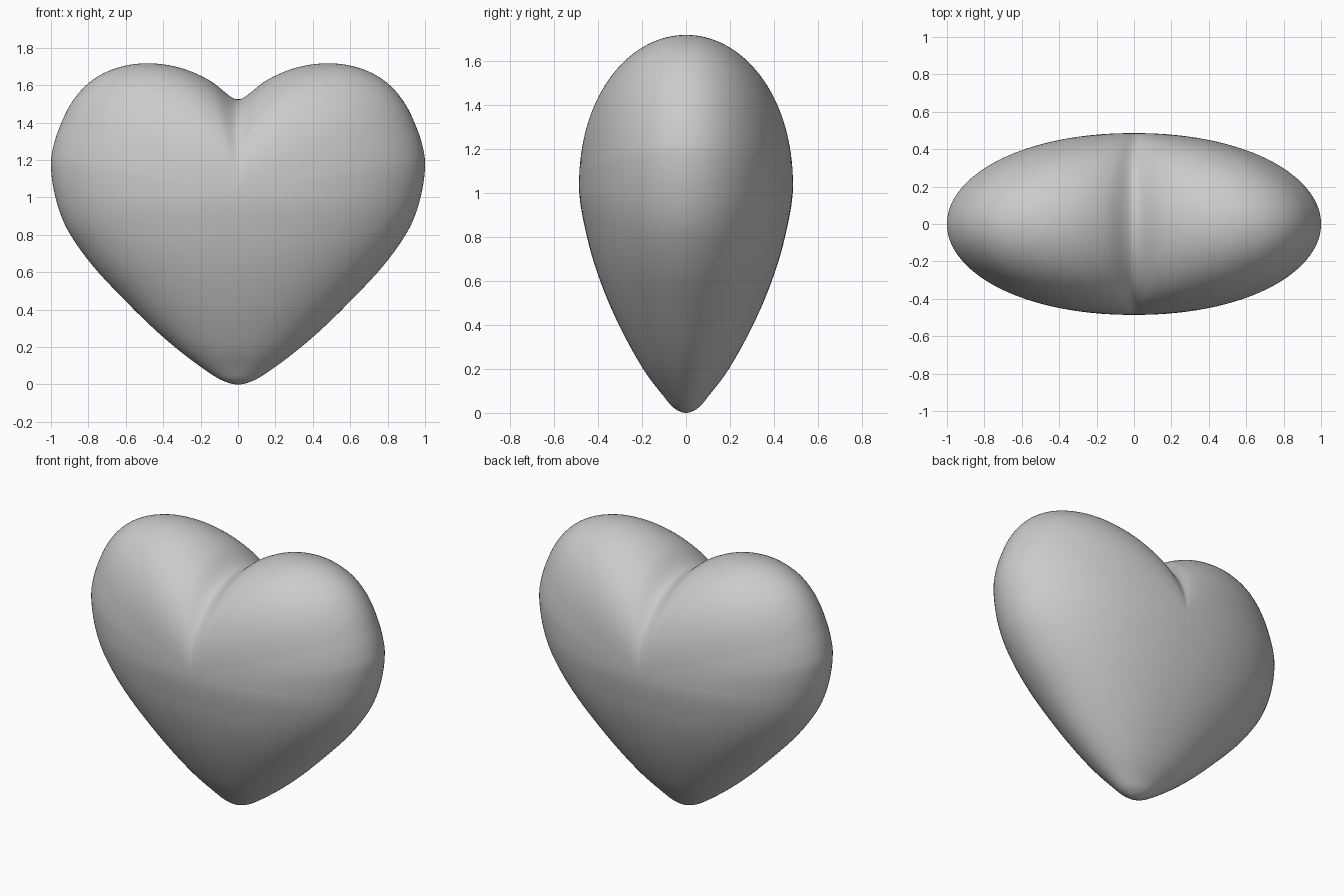
import bpy, bmesh, math

if "Cube" in bpy.data.objects:
    bpy.data.objects.remove(bpy.data.objects["Cube"])

CZ, DEPTH, RINGS, SUB = 1.03, 0.486, 36, 8


def spline(pts):
    """Dense Catmull-Rom curve; first and last points are only guides."""
    out = []
    for i in range(1, len(pts) - 2):
        p0, p1, p2, p3 = pts[i - 1:i + 3]
        for k in range(SUB):
            t = k / SUB
            out.append(tuple(0.5 * (2 * b + (c - a) * t + (2 * a - 5 * b + 4 * c - d) * t * t
                                    + (3 * b - a - 3 * c + d) * t ** 3)
                             for a, b, c, d in zip(p0, p1, p2, p3)))
    out.append(tuple(pts[-2]))
    return out


def lookup(table, z):
    """Linear lookup in ascending (value, z) pairs."""
    for (v0, z0), (v1, z1) in zip(table, table[1:]):
        if z <= z1:
            return v0 + (v1 - v0) * max(0, z - z0) / max(z1 - z0, 1e-9)
    return table[-1][0]


# Right half of the front outline, from the notch to the tip (x, z)
half = [(0, 1.525), (.045, 1.543), (.14, 1.618), (.25, 1.673), (.36, 1.705), (.48, 1.717),
        (.6, 1.705), (.72, 1.663), (.82, 1.592), (.9, 1.49), (.96, 1.36), (.99, 1.26),
        (1, 1.17), (.985, 1.04), (.945, .9), (.88, .775), (.76, .615), (.58, .425),
        (.43, .28), (.285, .158), (.135, .05), (.06, .012), (0, 0)]
right = spline([(-half[1][0], half[1][1])] + half + [(-half[-2][0], half[-2][1])])
outline = right + [(-x, z) for x, z in right[-2:0:-1]]
widths = [p for p in right[::-1] if p[1] < 1.17]

# Half thickness of the lower body along the centre line (y, z)
side = [(0, 0), (.055, .022), (.105, .08), (.195, .2), (.305, .4), (.39, .6),
        (.45, .8), (DEPTH, CZ)]
thick = spline([(-.055, .022)] + side + [(.45, 1.26)])


def half_depth(x, z, t):
    if z >= CZ:                      # lobes: domed from the centre to the rim
        return DEPTH * math.sqrt(max(0, 1 - t ** 2.1))
    u = min(1, abs(x) / max(lookup(widths, z), 1e-6))   # lower body: oval sections
    return lookup(thick, z) * math.sqrt(max(0, 1 - u ** 2.1))


# Heart body: front and back domes sharing one rim
bm = bmesh.new()
n = len(outline)
rim = [bm.verts.new((x, 0, z)) for x, z in outline]
for s in (-1, 1):
    prev = rim
    for r in range(RINGS - 1, 0, -1):
        t = math.sin(r / RINGS * math.pi / 2)
        ring = []
        for ox, oz in outline:
            x, z = ox * t, CZ + (oz - CZ) * t
            ring.append(bm.verts.new((x, s * half_depth(x, z, t), z)))
        for i in range(n):
            j = (i + 1) % n
            bm.faces.new((prev[i], prev[j], ring[j], ring[i]))
        prev = ring
    pole = bm.verts.new((0, s * DEPTH, CZ))
    for i in range(n):
        bm.faces.new((prev[i], prev[(i + 1) % n], pole))
bmesh.ops.recalc_face_normals(bm, faces=bm.faces)
for f in bm.faces:
    f.smooth = True
mesh = bpy.data.meshes.new("heart")
bm.to_mesh(mesh)
bm.free()
heart = bpy.data.objects.new("heart", mesh)
bpy.context.collection.objects.link(heart)
